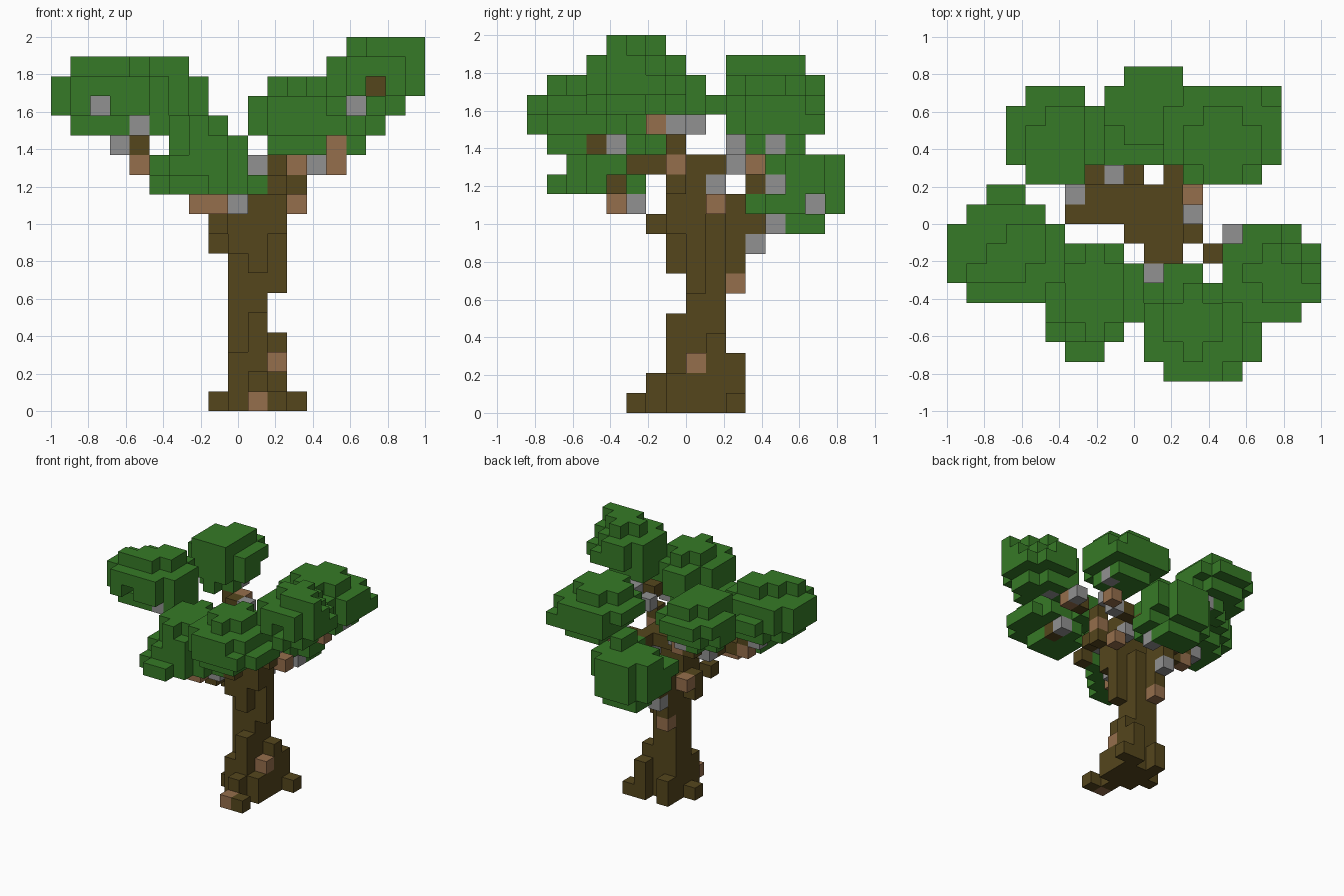
import bpy
import bmesh
from mathutils import Vector

cube = bpy.data.objects.get("Cube")
if cube:
    bpy.data.objects.remove(cube, do_unlink=True)

CELL = 2 / 19
ORIGIN = Vector((9.5, 8, 0))


def material(name, colour):
    mat = bpy.data.materials.new(name)
    mat.use_nodes = True
    mat.diffuse_color = (*colour, 1)
    mat.node_tree.nodes["Principled BSDF"].inputs["Base Color"].default_value = (*colour, 1)
    return mat


bark = material("dark_bark", (.09, .061, .012))
pale = material("pale_wood", (.3, .156, .072))
stone = material("grey_stone", (.285, .285, .285))
leaf = material("leaf_green", (.037, .195, .02))

blocks = {}   # grid cell -> (part name, material); the first part to claim a cell keeps it


def put(part, mat, *cells):
    for cell in cells:
        blocks.setdefault(cell, (part, mat))


def box(part, mat, xs, ys, zs, rounded=False):
    """Fill an inclusive range of cells, optionally without its four upright corners."""
    for x in range(xs[0], xs[1] + 1):
        for y in range(ys[0], ys[1] + 1):
            if rounded and x in xs and y in ys:
                continue
            for z in range(zs[0], zs[1] + 1):
                put(part, mat, (x, y, z))


def clump(part, *layers):
    """Leaf clump from rounded slabs: x range, y range, z range."""
    for xs, ys, zs in layers:
        box(part, leaf, xs, ys, zs, rounded=True)


# Accent blocks on the trunk and roots
put("trunk", pale, (11, 8, 2), (9, 10, 6), (12, 9, 10), (8, 9, 9))
put("roots", pale, (10, 5, 0))

# Trunk
box("trunk", bark, (9, 10), (8, 9), (0, 9))
box("trunk", bark, (10, 10), (7, 7), (0, 4))
box("trunk", bark, (9, 9), (7, 7), (0, 2))
box("trunk", bark, (10, 10), (7, 7), (7, 12))
box("trunk", bark, (9, 9), (7, 7), (8, 12))
box("trunk", bark, (11, 11), (8, 8), (6, 12))
box("trunk", bark, (11, 11), (7, 7), (9, 12))
box("trunk", bark, (9, 10), (8, 8), (10, 12))
box("trunk", bark, (8, 8), (8, 8), (8, 9))
box("trunk", bark, (9, 9), (10, 10), (7, 8))

# Roots
box("roots", bark, (11, 11), (8, 8), (0, 1))
box("roots", bark, (11, 11), (9, 9), (0, 3))
box("roots", bark, (11, 11), (7, 7), (0, 1))
box("roots", bark, (10, 10), (6, 6), (0, 1))
box("roots", bark, (11, 11), (10, 10), (0, 2))
put("roots", bark, (11, 5, 0), (8, 8, 0), (12, 10, 0), (9, 10, 0), (9, 10, 1))

# Left-hand limbs, towards -x
box("left_branch", bark, (6, 11), (8, 8), (12, 12))
box("left_branch", bark, (7, 11), (9, 9), (12, 12))
put("left_branch", bark, (5, 7, 12), (4, 7, 13))
put("left_branch", pale, (4, 7, 12))
put("left_branch", stone, (6, 9, 12), (3, 7, 13), (4, 5, 14), (2, 6, 15))
put("back_left_branch", bark, (7, 10, 13), (6, 11, 13))
put("back_left_branch", pale, (7, 11, 13))
put("back_left_branch", stone, (8, 10, 13), (6, 12, 14))

# Front limbs
put("front_low_branch", bark, (8, 6, 9))
put("front_low_branch", pale, (8, 4, 10), (7, 4, 10))
put("front_low_branch", stone, (9, 5, 10))
put("front_branch", bark, (10, 6, 12), (11, 6, 12), (11, 5, 12), (11, 4, 11), (13, 3, 13))
put("front_branch", stone, (10, 5, 12), (13, 4, 13))

# Right-hand limbs, towards +x
put("right_branch", bark, (12, 7, 11), (12, 7, 13), (13, 6, 14), (16, 5, 16))
put("right_branch", pale, (12, 7, 12), (14, 6, 14))
put("right_branch", stone, (14, 7, 14), (12, 8, 14), (15, 5, 15))

# Back limbs
put("back_right_branch", bark, (11, 10, 12), (12, 10, 12))
put("back_right_branch", pale, (14, 11, 12), (14, 11, 13))
put("back_right_branch", stone, (13, 10, 12), (11, 9, 11), (15, 12, 13))
put("back_low_branch", bark, (9, 10, 9), (9, 10, 10), (9, 11, 9), (11, 11, 11))
put("back_low_branch", stone, (9, 11, 8), (11, 12, 9), (11, 12, 11), (10, 14, 10))

# Openings in the foliage in front of the branch tips
GAP = "gap"
box(GAP, None, (2, 2), (4, 5), (15, 15))
box(GAP, None, (15, 15), (3, 4), (15, 15))
box(GAP, None, (16, 16), (3, 4), (16, 16))
box(GAP, None, (11, 12), (14, 14), (10, 10))
put(GAP, None, (12, 12, 11))

# Leaf clumps
box("left_leaves", leaf, (1, 3), (5, 5), (17, 17))
box("left_leaves", leaf, (2, 4), (6, 6), (17, 17))
box("left_leaves", leaf, (3, 4), (7, 7), (17, 17))
clump("left_leaves",
      ((0, 5), (4, 8), (15, 16)),
      ((1, 5), (5, 8), (14, 14)))
put("left_leaves", leaf, (2, 9, 15), (3, 9, 15), (1, 5, 14), (5, 5, 14))
box("back_left_leaves", leaf, (4, 6), (10, 12), (17, 17))
box("back_left_leaves", leaf, (5, 6), (13, 13), (17, 17))
clump("back_left_leaves",
      ((3, 7), (10, 14), (16, 16)),
      ((3, 7), (10, 13), (15, 15)),
      ((4, 6), (10, 12), (14, 14)))
clump("back_right_leaves",
      ((12, 15), (10, 13), (16, 16)),
      ((11, 15), (10, 14), (15, 15)),
      ((12, 16), (10, 14), (14, 15)))
box("back_right_leaves", leaf, (12, 16), (14, 14), (14, 14))
box("back_right_leaves", leaf, (12, 15), (10, 10), (15, 15))
box("back_right_leaves", leaf, (13, 15), (11, 13), (13, 13))
clump("back_low_leaves",
      ((8, 12), (12, 15), (12, 12)),
      ((8, 12), (11, 15), (10, 11)))
box("back_low_leaves", leaf, (9, 11), (13, 14), (9, 9))
box("back_low_leaves", leaf, (11, 11), (12, 13), (13, 13))
put("back_low_leaves", leaf, (8, 11, 11), (11, 11, 12))
clump("front_right_leaves",
      ((14, 18), (3, 6), (17, 17)),
      ((14, 17), (4, 7), (17, 17)),
      ((14, 18), (3, 7), (16, 16)),
      ((14, 17), (3, 6), (15, 15)))
box("front_right_leaves", leaf, (16, 18), (4, 4), (18, 18))
box("front_right_leaves", leaf, (15, 17), (5, 5), (18, 18))
put("front_right_leaves", leaf, (16, 6, 18), (14, 6, 15))
clump("front_leaves",
      ((11, 13), (1, 4), (16, 16)),
      ((10, 14), (0, 4), (15, 15)),
      ((10, 15), (0, 4), (14, 14)),
      ((11, 13), (1, 4), (13, 13)))
put("front_leaves", leaf, (14, 0, 14))
box("front_leaves", leaf, (11, 12), (5, 5), (14, 15))
box("front_leaves", leaf, (11, 13), (1, 2), (13, 13))
clump("front_low_leaves",
      ((6, 8), (2, 6), (14, 14)),
      ((6, 9), (2, 6), (13, 13)),
      ((5, 9), (2, 6), (12, 12)),
      ((5, 8), (1, 5), (11, 11)),
      ((6, 10), (3, 5), (11, 11)))

# Turn each part into a mesh made of its exposed block faces
blocks = {cell: owned for cell, owned in blocks.items() if owned[0] != GAP}
AXES = [Vector((1, 0, 0)), Vector((0, 1, 0)), Vector((0, 0, 1))]


def build(part):
    bm = bmesh.new()
    mats = []
    for cell, (owner, mat) in blocks.items():
        if owner != part:
            continue
        if mat not in mats:
            mats.append(mat)
        centre = Vector(cell) + Vector((.5, .5, .5)) - ORIGIN
        for a in range(3):
            for sign in (-1, 1):
                normal = AXES[a] * sign
                if tuple(int(c + n) for c, n in zip(cell, normal)) in blocks:
                    continue
                u = AXES[(a + 1) % 3] / 2
                v = AXES[(a + 2) % 3] / 2 * sign
                mid = centre + normal / 2
                corners = (mid - u - v, mid + u - v, mid + u + v, mid - u + v)
                face = bm.faces.new([bm.verts.new(p * CELL) for p in corners])
                face.material_index = mats.index(mat)
    bmesh.ops.remove_doubles(bm, verts=bm.verts, dist=.001)
    mesh = bpy.data.meshes.new(part)
    bm.to_mesh(mesh)
    bm.free()
    for mat in mats:
        mesh.materials.append(mat)
    bpy.context.collection.objects.link(bpy.data.objects.new(part, mesh))


for part in dict.fromkeys(owner for owner, _ in blocks.values()):
    build(part)
